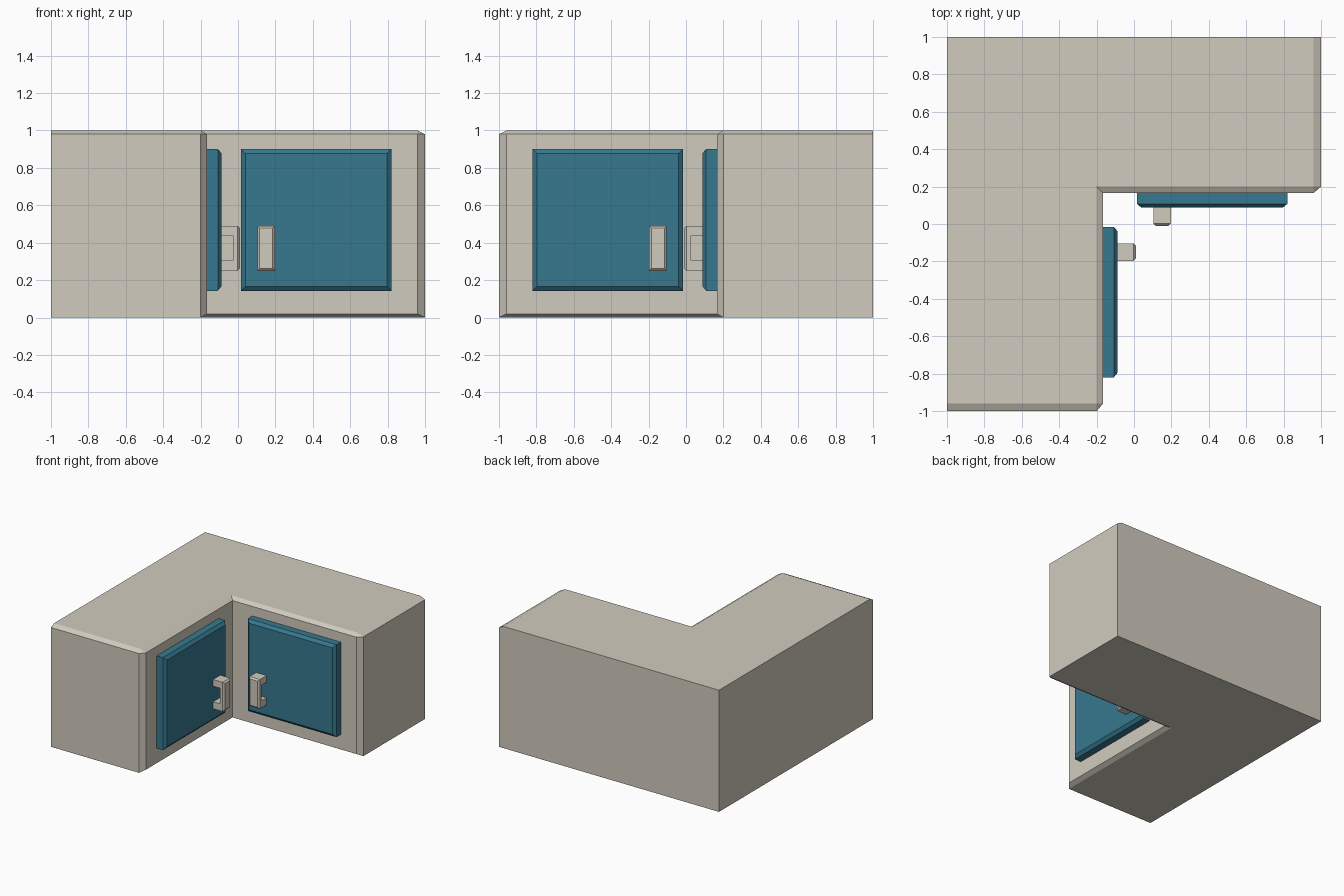
import bpy, bmesh

if "Cube" in bpy.data.objects:
    bpy.data.objects.remove(bpy.data.objects["Cube"])


def material(name, rgb):
    m = bpy.data.materials.new(name)
    m.diffuse_color = (*rgb, 1)
    m.use_nodes = True
    m.node_tree.nodes["Principled BSDF"].inputs["Base Color"].default_value = m.diffuse_color
    return m


CREAM = material("warm_cream", (0.64, 0.60, 0.52))
TEAL = material("teal", (0.038, 0.19, 0.275))


def make_object(name, bm, mat):
    bmesh.ops.recalc_face_normals(bm, faces=bm.faces)
    me = bpy.data.meshes.new(name)
    bm.to_mesh(me)
    bm.free()
    me.materials.append(mat)
    ob = bpy.data.objects.new(name, me)
    bpy.context.collection.objects.link(ob)
    return ob


def reflect(bm):
    """Swap the two wings across the corner diagonal y = -x."""
    for v in bm.verts:
        v.co.x, v.co.y = -v.co.y, -v.co.x


def both_wings(name, build, mat):
    for side in ("right", "left"):
        bm = build()
        if side == "left":
            reflect(bm)
        make_object(f"{side}_{name}", bm, mat)


# cabinet wing: chamfered hull ending on the corner diagonal
def wing():
    bm = bmesh.new()
    pts = []
    for z, zi in ((0, 0.02), (1, 0.98)):
        pts += [(-1, 1, z), (-0.2, 0.2, z), (-0.165, 0.165, zi), (0.96, 0.165, zi)]
    pts += [(1, y, z) for y in (0.2, 1) for z in (0, 0.98)]
    pts += [(0.96, y, 1) for y in (0.2, 1)]
    for p in pts:
        bm.verts.new(p)
    bmesh.ops.convex_hull(bm, input=bm.verts)
    seam = [f for f in bm.faces if all(abs(v.co.x + v.co.y) < 1e-4 for v in f.verts)]
    bmesh.ops.delete(bm, geom=seam, context='FACES')
    bmesh.ops.dissolve_limit(bm, angle_limit=0.01, verts=bm.verts, edges=bm.edges)
    return bm


# the two wings joined into one L-shaped body
body = wing()
other = wing()
reflect(other)
tmp = bpy.data.meshes.new("tmp")
other.to_mesh(tmp)
other.free()
body.from_mesh(tmp)
bpy.data.meshes.remove(tmp)
bmesh.ops.remove_doubles(body, verts=body.verts, dist=1e-4)
bmesh.ops.dissolve_limit(body, angle_limit=0.01, verts=body.verts, edges=body.edges)
make_object("corner_cabinet_body", body, CREAM)


# door panel with chamfered front rim
def door():
    bm = bmesh.new()
    rings = []
    for y, d in ((0.17, 0), (0.108, 0), (0.088, 0.024)):
        x0, x1, z0, z1 = 0.015 + d, 0.82 - d, 0.143 + d, 0.902 - d
        rings.append([bm.verts.new((x, y, z)) for x, z in
                      ((x0, z0), (x1, z0), (x1, z1), (x0, z1))])
    for a, b in zip(rings, rings[1:]):
        for i in range(4):
            j = (i + 1) % 4
            bm.faces.new((a[i], a[j], b[j], b[i]))
    bm.faces.new(rings[0])
    bm.faces.new(rings[-1])
    return bm


# C-shaped handle: side profile extruded in x, front edges bevelled
def handle():
    bm = bmesh.new()
    profile = [(0.09, 0.25), (-0.01, 0.25), (-0.01, 0.49), (0.09, 0.49),
               (0.09, 0.435), (0.025, 0.435), (0.025, 0.307), (0.09, 0.307)]
    face = bm.faces.new([bm.verts.new((0.103, y, z)) for y, z in profile])
    ext = bmesh.ops.extrude_face_region(bm, geom=[face])
    for v in ext["geom"]:
        if isinstance(v, bmesh.types.BMVert):
            v.co.x = 0.197
    bmesh.ops.recalc_face_normals(bm, faces=bm.faces)
    front = [e for e in bm.edges if all(v.co.y < 0 for v in e.verts)]
    bmesh.ops.bevel(bm, geom=front, offset=0.012, segments=1, affect='EDGES')
    return bm


both_wings("door", door, TEAL)
both_wings("handle", handle, CREAM)
